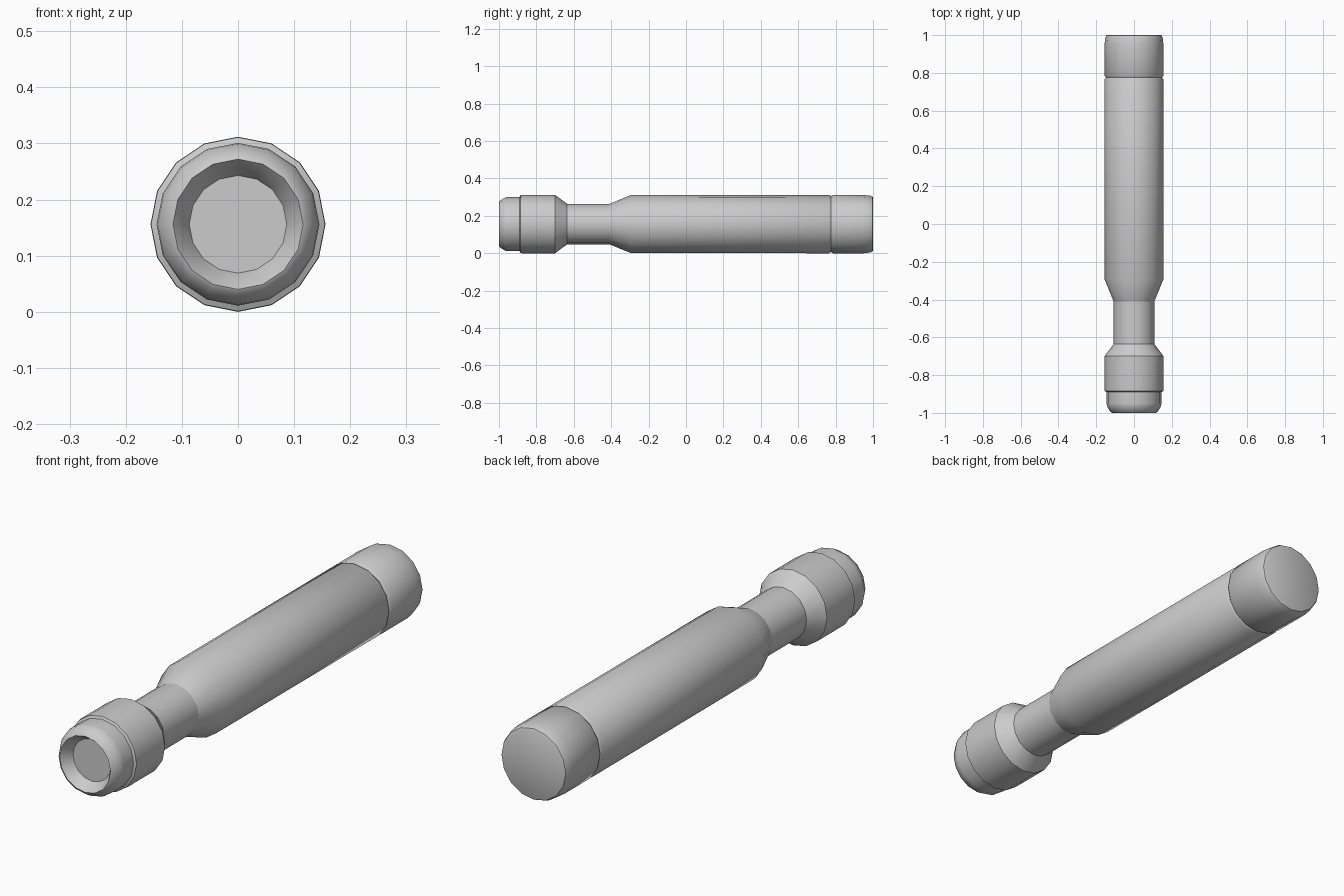
import bpy, bmesh, math

if "Cube" in bpy.data.objects:
    bpy.data.objects.remove(bpy.data.objects["Cube"])

SIDES = 16
AXIS_Z = 0.156


def lathe(name, profile):
    """Revolve (y, radius) points around the long axis; radius 0 closes an end."""
    bm = bmesh.new()
    rings = []
    for y, r in profile:
        if r == 0:
            rings.append([bm.verts.new((0, y, AXIS_Z))])
            continue
        angles = [2 * math.pi * i / SIDES for i in range(SIDES)]
        rings.append([bm.verts.new((r * math.cos(a), y, AXIS_Z + r * math.sin(a)))
                      for a in angles])
    for a, b in zip(rings, rings[1:]):
        for i in range(SIDES):
            j = (i + 1) % SIDES
            corners = [a[i % len(a)], a[j % len(a)], b[j % len(b)], b[i % len(b)]]
            bm.faces.new(list(dict.fromkeys(corners)))
    bmesh.ops.recalc_face_normals(bm, faces=bm.faces)
    # make sure the open shells face away from the axis
    outer = max(bm.faces, key=lambda f: (f.calc_center_median().z, f.calc_area()))
    if outer.normal.z < 0:
        bmesh.ops.reverse_faces(bm, faces=bm.faces)
    mesh = bpy.data.meshes.new(name)
    bm.to_mesh(mesh)
    bm.free()
    ob = bpy.data.objects.new(name, mesh)
    bpy.context.collection.objects.link(ob)
    bpy.ops.object.select_all(action='DESELECT')
    ob.select_set(True)
    bpy.context.view_layer.objects.active = ob
    bpy.ops.object.shade_smooth_by_angle(angle=math.radians(35))
    return ob


# Hollow front nozzle with rounded lip and recessed floor
lathe("nozzle", [(-0.955, 0), (-0.955, 0.087), (-0.965, 0.092), (-0.99, 0.108),
                 (-1.0, 0.116), (-0.995, 0.125), (-0.965, 0.143),
                 (-0.95, 0.145), (-0.89, 0.145)])

# Front collar sloping down to the neck
lathe("front_collar", [(-0.89, 0.145), (-0.885, 0.155), (-0.875, 0.156),
                       (-0.70, 0.156), (-0.635, 0.108)])

# Narrow neck
lathe("neck", [(-0.635, 0.108), (-0.41, 0.108)])

# Long handle with front flare, ending in a thin groove
lathe("handle", [(-0.41, 0.108), (-0.295, 0.155), (0.765, 0.156), (0.775, 0.149)])

# Rounded end cap
lathe("end_cap", [(0.775, 0.149), (0.785, 0.156), (0.95, 0.156), (0.985, 0.152),
                  (0.997, 0.147), (1.0, 0.141), (1.0, 0)])
